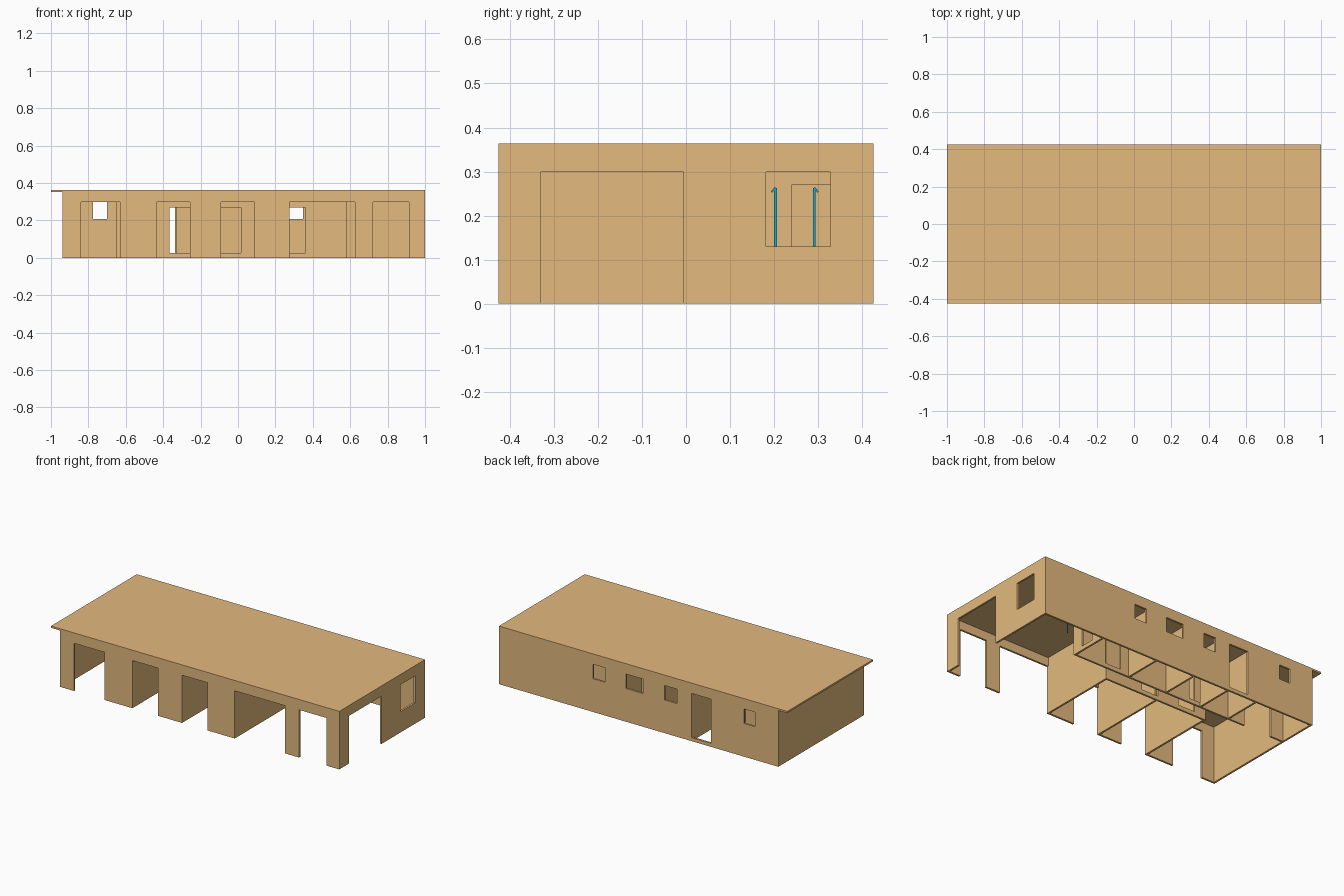
import bpy, bmesh
from mathutils import Vector

if "Cube" in bpy.data.objects:
    bpy.data.objects.remove(bpy.data.objects["Cube"])


def material(name, col):
    m = bpy.data.materials.new(name)
    m.diffuse_color = (*col, 1)
    m.use_nodes = True
    m.node_tree.nodes["Principled BSDF"].inputs["Base Color"].default_value = m.diffuse_color
    return m


TAN = material("tan_plaster", (0.77, 0.49, 0.207))
BLUE = material("blue_metal", (0.01, 0.40, 0.62))
T = 0.012      # wall thickness
H = 0.353      # wall height
L, R, F, B = -0.938, 1.0, -0.425, 0.425   # outer wall limits


def boxes(name, spans, mat):
    """One object made of axis-aligned boxes ((x0,x1),(y0,y1),(z0,z1))."""
    bm = bmesh.new()
    for s in spans:
        vs = bmesh.ops.create_cube(bm, size=1)["verts"]
        for v in vs:
            v.co = Vector([s[i][0] if v.co[i] < 0 else s[i][1] for i in range(3)])
    me = bpy.data.meshes.new(name)
    bm.to_mesh(me)
    bm.free()
    me.materials.append(mat)
    ob = bpy.data.objects.new(name, me)
    bpy.context.collection.objects.link(ob)
    return ob


def wall(name, axis, pos, a0, a1, openings=()):
    """Wall running along axis, with its low side at pos; openings are (from, to, z0, z1)."""
    def span(a, b, lo, hi, z0, z1):
        return ((a, b), (lo, hi), (z0, z1)) if axis == 'x' else ((lo, hi), (a, b), (z0, z1))
    ob = boxes(name, [span(a0, a1, pos, pos + T, 0, H)], TAN)
    if openings:
        cut = boxes(name + "_cutter",
                    [span(a, b, pos - 0.02, pos + T + 0.02, z0 if z0 > 0 else -0.05, z1)
                     for a, b, z0, z1 in openings], TAN)
        mod = ob.modifiers.new("openings", 'BOOLEAN')
        mod.operation, mod.solver, mod.object = 'DIFFERENCE', 'EXACT', cut
        bpy.context.view_layer.update()
        dg = bpy.context.evaluated_depsgraph_get()
        me = bpy.data.meshes.new_from_object(ob.evaluated_get(dg))
        ob.modifiers.clear()
        ob.data = me
        bpy.data.objects.remove(cut)
    return ob


# flat roof, overhanging on the left
boxes("roof", [((-1, 1), (F, B), (H, 0.364))], TAN)

# outer walls
wall("front_wall", 'x', F, L, R,
     [(a, b, 0, 0.299) for a, b in ((-0.84, -0.63), (-0.435, -0.257), (-0.09, 0.087),
                                    (0.275, 0.625), (0.722, 0.913))])
wall("back_wall", 'x', B - T, L, R,
     [(a, b, 0.208, 0.299) for a, b in ((0.265, 0.348), (0.0, 0.12), (-0.235, -0.15), (-0.775, -0.70))]
     + [(-0.47, -0.337, 0.022, 0.299)])
wall("left_wall", 'y', L, F + T, B - T)
wall("right_wall", 'y', R - T, F + T, B - T,
     [(-0.33, -0.006, 0, 0.299), (0.182, 0.328, 0.13, 0.299)])

# corridor walls with doorways
doors = [(-0.365, -0.25, 0.025, 0.27), (-0.10, 0.015, 0.025, 0.27)]
wall("corridor_back_wall", 'x', 0.17, L + T, 0.58,
     [(-0.84, -0.65, 0, 0.299), (0.25, 0.36, 0.025, 0.27), doors[0]])
wall("corridor_front_wall", 'x', 0.075, -0.447, 0.275, doors)

# partitions of the front rooms
for i, x in enumerate((-0.447, -0.102, 0.263)):
    wall(f"front_partition_{i + 1}", 'y', x, F + T, 0.075)

# partitions of the back rooms
for i, x in enumerate((-0.54, -0.337, -0.09, 0.18)):
    wall(f"back_partition_{i + 1}", 'y', x, 0.17 + T, B - T)
wall("end_partition", 'y', 0.58 - T, 0.17 + T, B - T, [(0.24, 0.33, 0.025, 0.27)])

# slim blue posts with a small slanted tip
for i, (y, side) in enumerate(((0.203, -1), (0.291, 1))):
    x = 0.65
    boxes(f"blue_post_{i + 1}", [((x, x + 0.005), (y - 0.003, y + 0.003), (0.1, 0.263))], BLUE)
    tip = boxes(f"blue_post_tip_{i + 1}",
                [((0, 0.005), (-0.002, 0.002), (-0.014, 0))], BLUE)
    tip.location = (x, y, 0.264)
    tip.rotation_euler.x = side * 0.7
